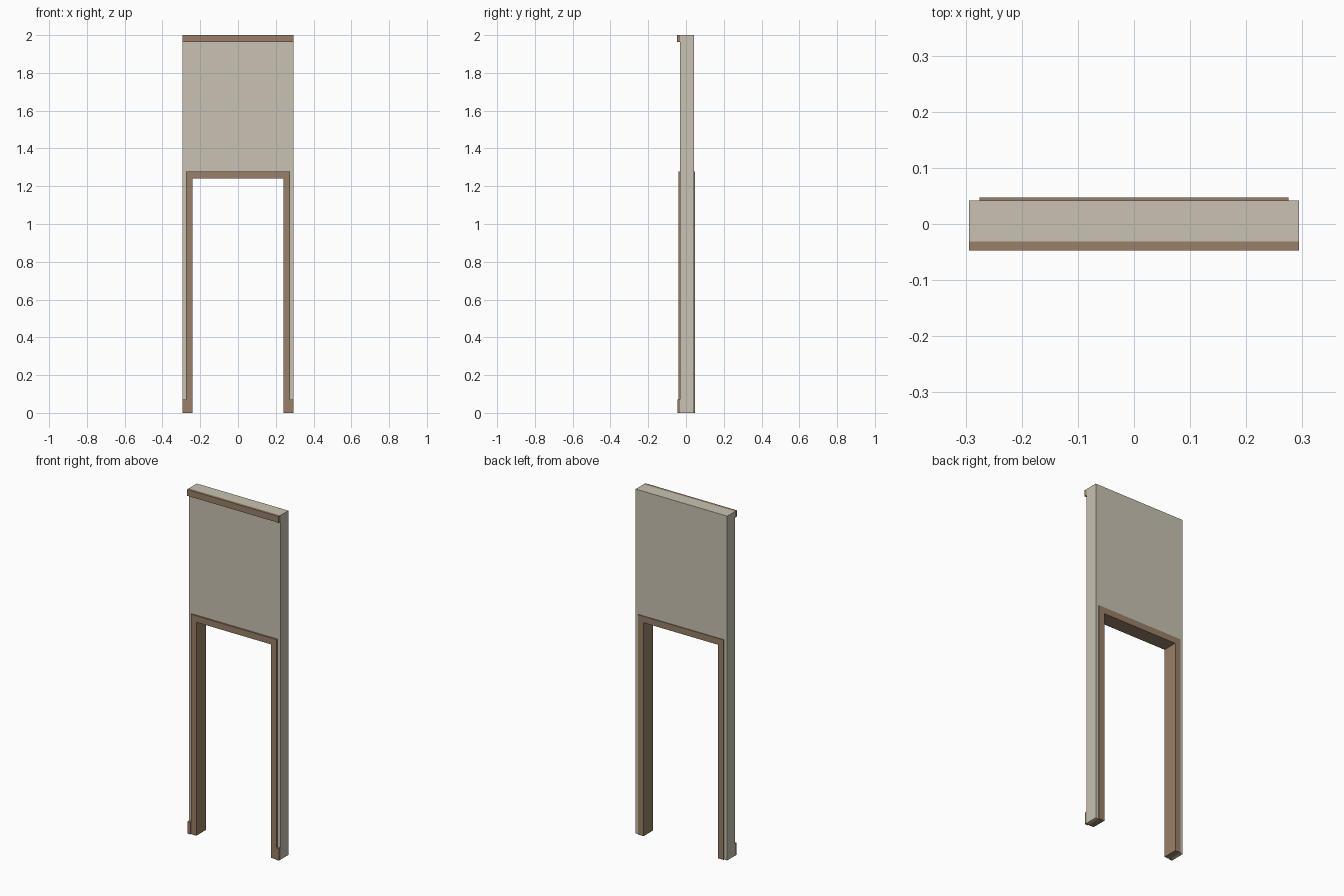
import bpy
import bmesh

default = bpy.data.objects.get("Cube")
if default:
    bpy.data.objects.remove(default, do_unlink=True)


def make_material(name, rgb):
    mat = bpy.data.materials.new(name)
    mat.use_nodes = True
    color = (*rgb, 1)
    mat.diffuse_color = color
    bsdf = mat.node_tree.nodes["Principled BSDF"]
    bsdf.inputs["Base Color"].default_value = color
    bsdf.inputs["Roughness"].default_value = 0.8
    return mat


plaster = make_material("beige plaster", (0.58, 0.54, 0.445))
wood = make_material("brown wood", (0.32, 0.216, 0.138))


def extrude_profile(name, points, y0, y1, mat):
    """Extrude a closed outline in the XZ plane from y0 to y1."""
    bm = bmesh.new()
    face = bm.faces.new([bm.verts.new((x, y0, z)) for x, z in points])
    result = bmesh.ops.extrude_face_region(bm, geom=[face])
    moved = [g for g in result["geom"] if isinstance(g, bmesh.types.BMVert)]
    bmesh.ops.translate(bm, verts=moved, vec=(0, y1 - y0, 0))
    bmesh.ops.recalc_face_normals(bm, faces=bm.faces)
    mesh = bpy.data.meshes.new(name)
    bm.to_mesh(mesh)
    bm.free()
    mesh.materials.append(mat)
    obj = bpy.data.objects.new(name, mesh)
    bpy.context.collection.objects.link(obj)
    return obj


def arch(outer_x, outer_z, inner_x, inner_z):
    """Outline of an upside-down U standing on the ground."""
    half = [(inner_x, inner_z), (inner_x, 0), (outer_x, 0), (outer_x, outer_z)]
    return half + [(-x, z) for x, z in reversed(half)]


def rectangle(x0, x1, z0, z1):
    return [(x0, z0), (x1, z0), (x1, z1), (x0, z1)]


wall_x, wall_front, wall_back = 0.294, -0.031, 0.042
frame_x, frame_top = 0.275, 1.277

# Wall panel with a doorway
extrude_profile("wall", arch(wall_x, 2, frame_x, frame_top),
                wall_front, wall_back, plaster)

# Door frame lining the opening, proud of both wall faces
extrude_profile("door_frame", arch(frame_x, frame_top, 0.24, 1.24),
                -0.04, 0.047, wood)

# Moulding along the top of the front
extrude_profile("top_moulding", rectangle(-wall_x, wall_x, 1.963, 2),
                -0.047, wall_front, wood)

# Short baseboards beside the door frame
for side, sign in (("left", 1), ("right", -1)):
    edges = sorted((sign * frame_x, sign * wall_x))
    extrude_profile(side + "_baseboard", rectangle(*edges, 0, 0.07),
                    -0.045, wall_front, wood)
